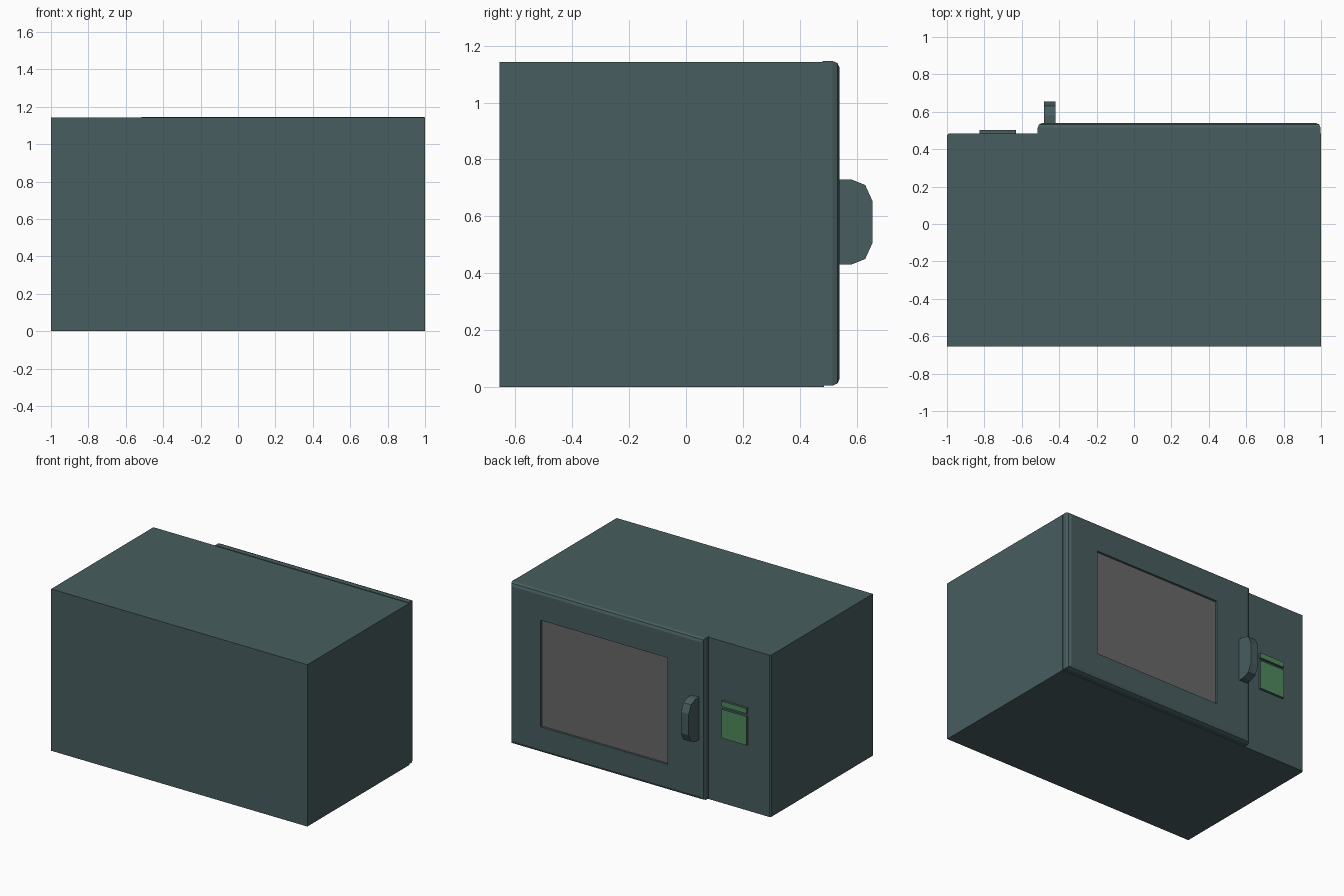
import bpy, bmesh
from mathutils import Vector

if "Cube" in bpy.data.objects:
    bpy.data.objects.remove(bpy.data.objects["Cube"])


def material(name, rgb):
    m = bpy.data.materials.new(name)
    m.diffuse_color = (*rgb, 1)
    m.use_nodes = True
    m.node_tree.nodes["Principled BSDF"].inputs["Base Color"].default_value = m.diffuse_color
    return m


shell = material("dark_teal", (0.065, 0.11, 0.115))
green = material("green", (0.08, 0.25, 0.11))
glass = material("dark_grey", (0.14, 0.14, 0.14))


def box_bm(x, y, z):
    bm = bmesh.new()
    bmesh.ops.create_cube(bm, size=1)
    for v in bm.verts:
        v.co = Vector([r[0] if c < 0 else r[1] for r, c in zip((x, y, z), v.co)])
    bm.normal_update()
    return bm


def front_face(bm):
    # The largest face looking towards +y, where the door is
    bm.normal_update()
    return max((f for f in bm.faces if f.normal.y > 0.99), key=lambda f: f.calc_area())


def finish(name, bm, mats):
    bmesh.ops.recalc_face_normals(bm, faces=bm.faces[:])
    mesh = bpy.data.meshes.new(name)
    bm.to_mesh(mesh)
    bm.free()
    for m in mats:
        mesh.materials.append(m)
    ob = bpy.data.objects.new(name, mesh)
    bpy.context.collection.objects.link(ob)
    return ob


# Oven body, with the free front corner slightly eased
bm = box_bm((-1, 1), (-0.655, 0.485), (0, 1.142))
corner = [e for e in bm.edges if all(v.co.x < -0.9 and v.co.y > 0.4 for v in e.verts)]
bmesh.ops.bevel(bm, geom=corner, offset=0.01, segments=1, affect='EDGES')
finish("oven_body", bm, [shell])

# Door: rounded front rim, window sunk into its face
bm = box_bm((-0.515, 0.997), (0.48, 0.54), (0.005, 1.146))
rim = list(front_face(bm).edges)
bmesh.ops.bevel(bm, geom=rim, offset=0.025, segments=2, profile=0.5, affect='EDGES')
face = front_face(bm)
bmesh.ops.inset_individual(bm, faces=[face], thickness=0.1)
mid = face.calc_center_median()
for v in face.verts:
    v.co.x = -0.235 if v.co.x < mid.x else 0.757
    v.co.z = 0.19 if v.co.z < mid.z else 0.942
pane = bmesh.ops.extrude_discrete_faces(bm, faces=[face])["faces"][0]
for v in pane.verts:
    v.co.y -= 0.015
pane.material_index = 1
finish("door", bm, [shell, glass])

# Door handle: one solid grip extruded from its side profile
profile = [(0.535, 0.43), (0.58, 0.43), (0.63, 0.45), (0.655, 0.505),
           (0.655, 0.655), (0.63, 0.71), (0.58, 0.73), (0.535, 0.73)]
bm = bmesh.new()
side = bm.faces.new([bm.verts.new((-0.48, y, z)) for y, z in profile])
ext = bmesh.ops.extrude_face_region(bm, geom=[side], use_keep_orig=True)["geom"]
bmesh.ops.translate(bm, vec=(0.06, 0, 0), verts=[g for g in ext if isinstance(g, bmesh.types.BMVert)])
finish("door_handle", bm, [shell])

# Display and keypad: raised blocks with green faces
for name, z in (("display", (0.69, 0.727)), ("keypad", (0.467, 0.67))):
    bm = box_bm((-0.825, -0.63), (0.48, 0.502), z)
    front_face(bm).material_index = 1
    finish(name, bm, [shell, green])
